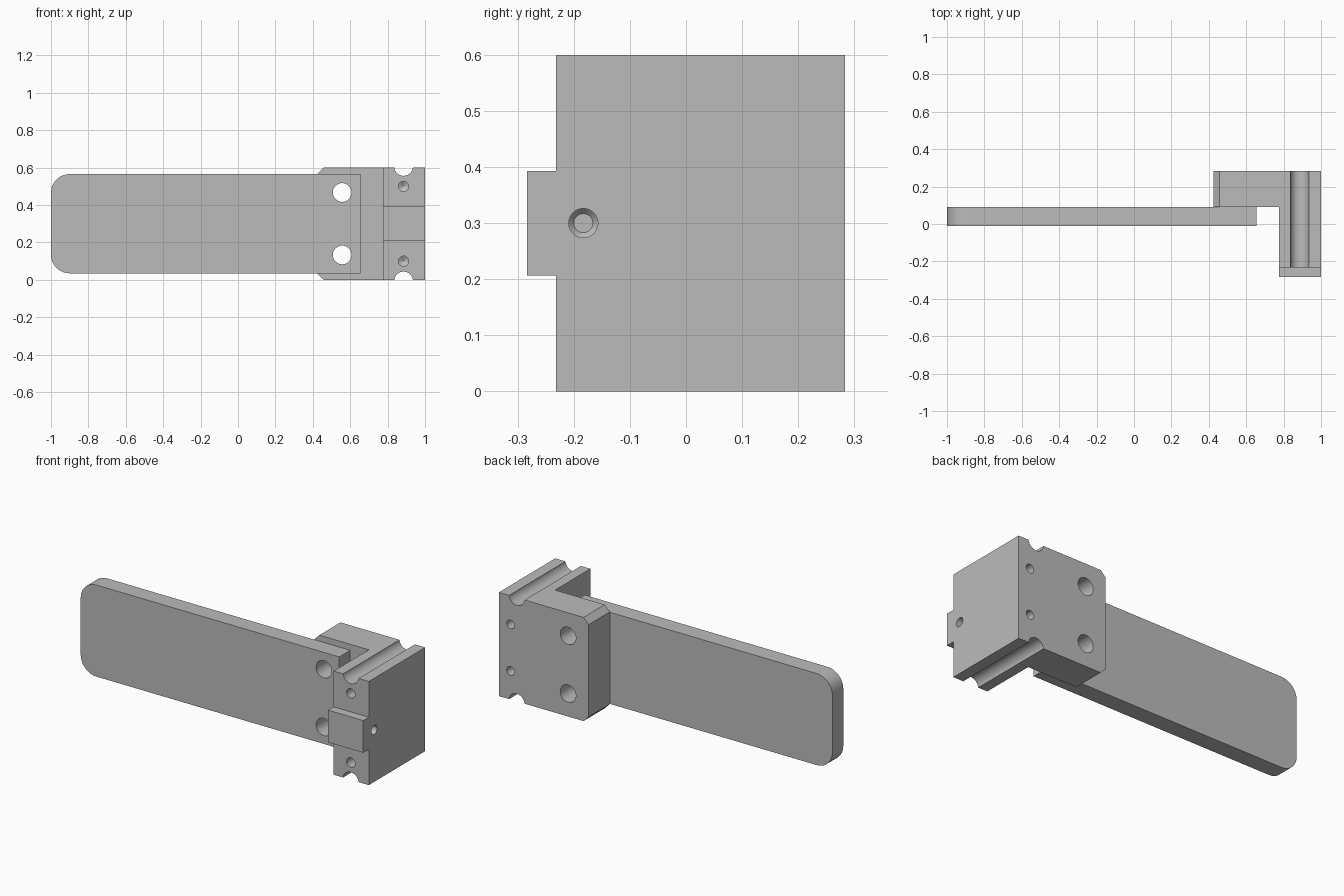
import bpy, bmesh, math
from mathutils import Matrix, Vector

cube = bpy.data.objects.get("Cube")
if cube:
    bpy.data.objects.remove(cube)

grey = bpy.data.materials.new("plain grey")
grey.use_nodes = True
grey.diffuse_color = (0.5, 0.5, 0.5, 1)
grey.node_tree.nodes["Principled BSDF"].inputs["Base Color"].default_value = (0.5, 0.5, 0.5, 1)


def finish(name, bm):
    bmesh.ops.recalc_face_normals(bm, faces=bm.faces)
    mesh = bpy.data.meshes.new(name)
    bm.to_mesh(mesh)
    bm.free()
    mesh.materials.append(grey)
    obj = bpy.data.objects.new(name, mesh)
    bpy.context.collection.objects.link(obj)
    return obj


def prism(name, outline, direction):
    """Extrude a closed outline along a direction."""
    bm = bmesh.new()
    face = bm.faces.new([bm.verts.new(p) for p in outline])
    ext = bmesh.ops.extrude_face_region(bm, geom=[face])
    verts = [g for g in ext["geom"] if isinstance(g, bmesh.types.BMVert)]
    bmesh.ops.translate(bm, verts=verts, vec=direction)
    return finish(name, bm)


def drill(name, start, direction, rings):
    """Round cutter from (distance, radius) rings along a direction."""
    bm = bmesh.new()
    turn = Vector(direction).to_track_quat('Z', 'Y').to_matrix().to_4x4()
    place = Matrix.Translation(start) @ turn
    n = 40
    loops = [[bm.verts.new(place @ Vector((r * math.cos(math.tau * i / n),
                                           r * math.sin(math.tau * i / n), d)))
              for i in range(n)] for d, r in rings]
    for a, b in zip(loops, loops[1:]):
        for i in range(n):
            j = (i + 1) % n
            bm.faces.new((a[i], a[j], b[j], b[i]))
    bm.faces.new(loops[0])
    bm.faces.new(loops[-1])
    obj = finish(name, bm)
    obj.hide_render = True
    obj.hide_set(True)
    return obj


def combine(obj, others, operation):
    """Apply booleans and remove the helper objects."""
    for other in others:
        mod = obj.modifiers.new("boolean", 'BOOLEAN')
        mod.object, mod.operation, mod.solver = other, operation, 'EXACT'
    bpy.context.view_layer.update()
    mesh = bpy.data.meshes.new_from_object(
        obj.evaluated_get(bpy.context.evaluated_depsgraph_get()))
    obj.modifiers.clear()
    obj.data = mesh
    for other in others:
        bpy.data.objects.remove(other)


def smooth(obj):
    bpy.ops.object.select_all(action='DESELECT')
    obj.select_set(True)
    bpy.context.view_layer.objects.active = obj
    bpy.ops.object.shade_smooth_by_angle(angle=math.radians(25))


MID = 0.3          # mirror height of both parts
BACK = 0.283

# Long flat paddle with a rounded free end
outline = [(0.655, -0.01, 0.035), (0.655, -0.01, 0.565)]
for centre_z, first in ((0.465, 90), (0.135, 180)):
    for i in range(13):
        a = math.radians(first + i * 7.5)
        outline.append((-0.9 + 0.1 * math.cos(a), -0.01, centre_z + 0.1 * math.sin(a)))
paddle = prism("paddle", outline, (0, 0.1, 0))

# Mounting plate with two chamfered corners
c = 0.033
plate = prism("bracket", [(1, 0.09, 0), (1, 0.09, 0.6), (0.425 + c, 0.09, 0.6),
                          (0.425, 0.09, 0.6 - c), (0.425, 0.09, c), (0.425 + c, 0.09, 0)],
              (0, BACK - 0.09, 0))

# Forward arm and the tab on its front
arm = prism("arm", [(0.775, -0.232, 0), (1, -0.232, 0), (1, -0.232, 0.6), (0.775, -0.232, 0.6)],
            (0, BACK + 0.232, 0))
tab = prism("tab", [(0.775, -BACK, 0.207), (1, -BACK, 0.207), (1, -BACK, 0.393), (0.775, -BACK, 0.393)],
            (0, 0.1, 0))
combine(plate, [arm, tab], 'UNION')

# Grooves, drilled holes and bolt holes, in pairs about the middle height
cutters = []
for s in (-1, 1):
    cutters.append(drill("groove_cutter", (0.885, -0.4, MID + s * 0.306), (0, 1, 0),
                         [(0, 0.05), (0.8, 0.05)]))
    cutters.append(drill("front_hole_cutter", (0.885, -0.25, MID + s * 0.2), (0, 1, 0),
                         [(0, 0.027), (0.2, 0.027), (0.215, 0.001)]))
    cutters.append(drill("back_hole_cutter", (0.925, 0.3, MID + s * 0.135), (0, -1, 0),
                         [(0, 0.025), (0.2, 0.025), (0.215, 0.001)]))
    cutters.append(drill("bolt_hole_cutter", (0.557, -0.1, MID + s * 0.167), (0, 1, 0),
                         [(0, 0.05), (0.5, 0.05)]))
# Side hole with a tapered bottom
cutters.append(drill("side_hole_cutter", (1.02, -0.183, MID), (-1, 0, 0),
                     [(0, 0.026), (0.12, 0.026), (0.13, 0.017)]))
combine(plate, cutters, 'DIFFERENCE')

bolts = [drill("bolt_hole_cutter", (0.557, -0.1, MID + s * 0.167), (0, 1, 0),
               [(0, 0.05), (0.5, 0.05)]) for s in (-1, 1)]
combine(paddle, bolts, 'DIFFERENCE')

smooth(paddle)
smooth(plate)
